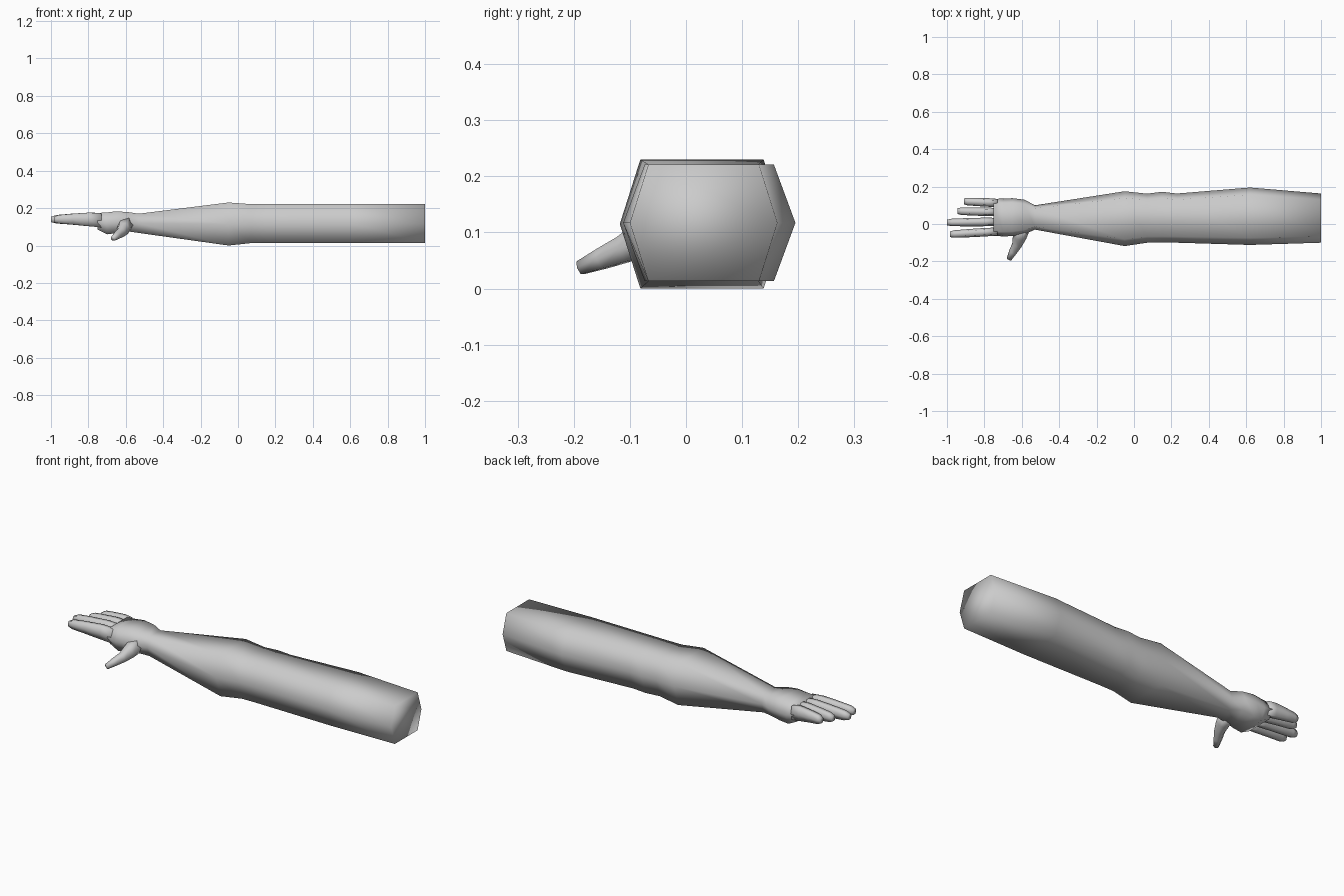
import bpy, bmesh, math
from mathutils import Vector

if "Cube" in bpy.data.objects:
    bpy.data.objects.remove(bpy.data.objects["Cube"])

skin = bpy.data.materials.new("plain grey")
skin.diffuse_color = (0.6, 0.6, 0.6, 1)
skin.use_nodes = True
skin.node_tree.nodes["Principled BSDF"].inputs["Base Color"].default_value = skin.diffuse_color


def loft(name, rings):
    """Skin a list of equal rings, cap both ends, shade smooth."""
    bm = bmesh.new()
    rows = [[bm.verts.new(p) for p in ring] for ring in rings]
    n = len(rows[0])
    for a, b in zip(rows, rows[1:]):
        for i in range(n):
            j = (i + 1) % n
            bm.faces.new((a[i], a[j], b[j], b[i]))
    bm.faces.new(rows[0])
    bm.faces.new(rows[-1])
    bmesh.ops.recalc_face_normals(bm, faces=bm.faces[:])
    for f in bm.faces:
        f.smooth = True
    mesh = bpy.data.meshes.new(name)
    bm.to_mesh(mesh)
    bm.free()
    mesh.materials.append(skin)
    obj = bpy.data.objects.new(name, mesh)
    bpy.context.collection.objects.link(obj)
    return obj


def hexagon(x, y0, y1, z0, z1, inset=0.125):
    """Six-sided section with flat top and bottom and pointed sides."""
    d = (y1 - y0) * inset
    zm = (z0 + z1) / 2
    return [(x, y0, zm), (x, y0 + d, z1), (x, y1 - d, z1),
            (x, y1, zm), (x, y1 - d, z0), (x, y0 + d, z0)]


# Upper arm, elbow, forearm, wrist and palm: x, y range, z range
sections = [
    (1.0, -0.10, 0.163, 0.013, 0.221),
    (0.62, -0.112, 0.195, 0.013, 0.221),
    (0.23, -0.10, 0.163, 0.013, 0.221),
    (0.15, -0.10, 0.172, 0.013, 0.221),
    (0.07, -0.10, 0.162, 0.013, 0.221),
    (-0.05, -0.118, 0.175, 0.0, 0.23),
    (-0.53, -0.03, 0.10, 0.067, 0.17),
    (-0.585, -0.055, 0.13, 0.075, 0.178),
    (-0.65, -0.065, 0.138, 0.066, 0.183),
    (-0.70, -0.066, 0.136, 0.06, 0.177),
    (-0.75, -0.064, 0.134, 0.085, 0.174),
]
loft("arm_and_palm", [hexagon(*s) for s in sections])

# Fingers: tip x, base y, tip y
fingers = {
    "little_finger": (-0.91, 0.113, 0.121),
    "ring_finger": (-0.945, 0.064, 0.069),
    "middle_finger": (-1.0, 0.012, 0.008),
    "index_finger": (-0.985, -0.040, -0.055),
}
# Fraction along the finger, half width, bottom z, top z
shape = [(0, 0.021, 0.097, 0.172), (0.25, 0.023, 0.103, 0.176),
         (0.6, 0.022, 0.112, 0.170), (0.9, 0.020, 0.118, 0.163),
         (1.0, 0.015, 0.125, 0.154)]
for name, (tip, ya, yb) in fingers.items():
    rings = []
    for t, w, z0, z1 in shape:
        y = ya + (yb - ya) * t
        rings.append(hexagon(-0.73 + (tip + 0.73) * t, y - w, y + w, z0, z1, 0.2))
    loft(name, rings)

# Thumb: centre and radius along its length
path = [(Vector((-0.60, -0.02, 0.115)), 0.045),
        (Vector((-0.612, -0.07, 0.09)), 0.037),
        (Vector((-0.625, -0.11, 0.07)), 0.027),
        (Vector((-0.648, -0.15, 0.053)), 0.021),
        (Vector((-0.668, -0.188, 0.037)), 0.014)]
rings = []
for i, (c, r) in enumerate(path):
    along = (path[min(i + 1, 4)][0] - path[max(i - 1, 0)][0]).normalized()
    side = along.cross(Vector((0, 0, 1))).normalized()
    up = side.cross(along)
    rings.append([c + r * (side * math.cos(k * math.pi / 3) + up * math.sin(k * math.pi / 3))
                  for k in range(6)])
loft("thumb", rings)
